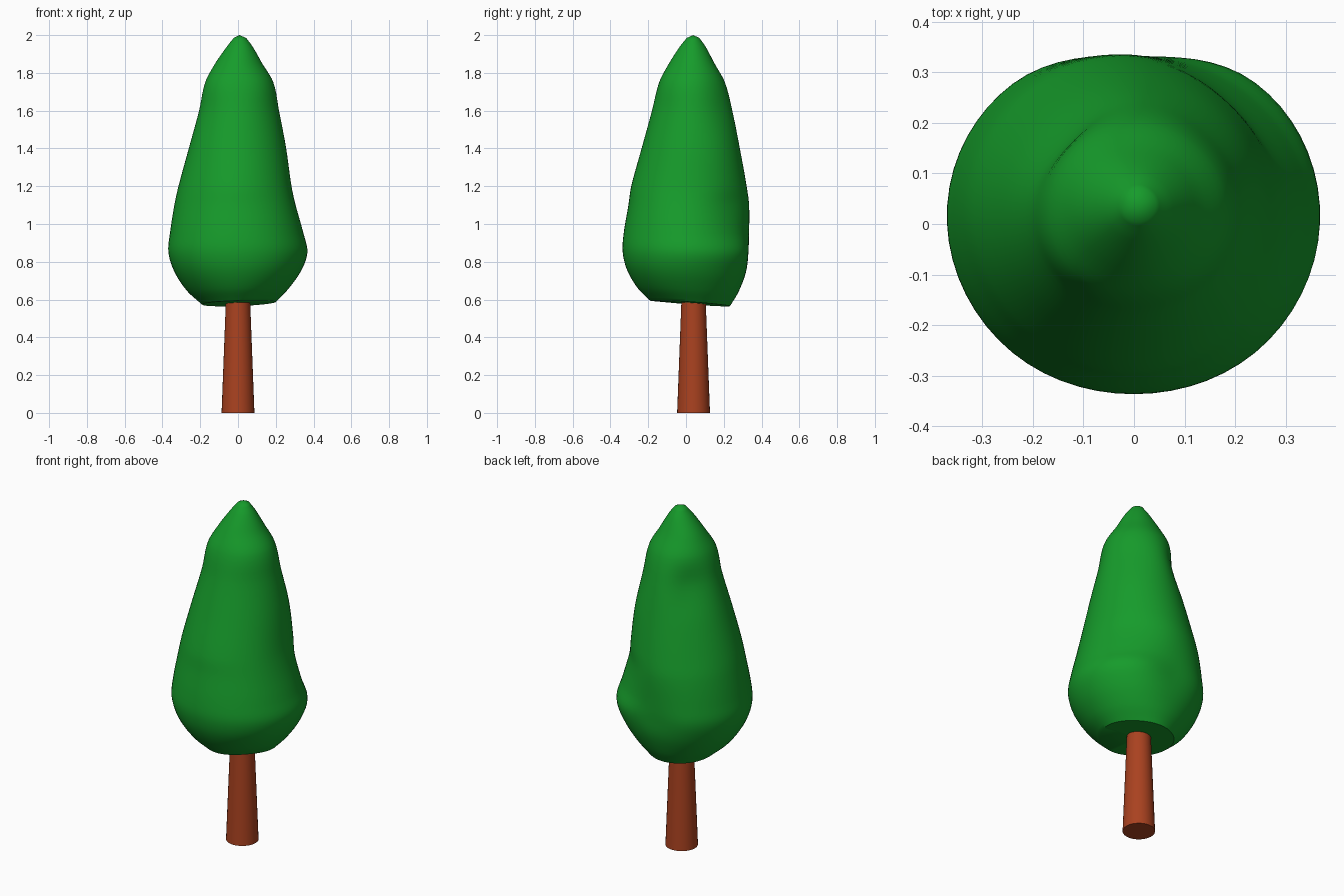
import bpy, bmesh, math

if "Cube" in bpy.data.objects:
    bpy.data.objects.remove(bpy.data.objects["Cube"])

AXIS_Y = 0.038      # the tip and trunk sit slightly behind the centre
SEG, SUB = 64, 5

# Crown: height, then radii at 45 degree steps (right, back, left, front)
ROWS = [
    (0.58, .20, .19, .195, .19, .19, .205, .228, .205),
    (0.65, .265, .25, .24, .25, .27, .28, .293, .28),
    (0.75, .333, .31, .28, .308, .337, .347, .348, .347),
    (0.85, .367, .34, .292, .337, .368, .377, .373, .377),
    (0.95, .345, .31, .295, .333, .36, .37, .368, .365),
    (1.10, .303, .277, .295, .315, .337, .342, .343, .332),
    (1.20, .282, .273, .283, .292, .315, .322, .328, .310),
    (1.40, .255, .25, .247, .240, .26, .27, .273, .265),
    (1.60, .217, .205, .207, .180, .205, .215, .218, .217),
    (1.75, .187, .173, .168, .166, .173, .185, .180, .187),
    (1.85, .128, .12, .113, .117, .121, .125, .128, .127),
    (1.94, .072, .067, .065, .062, .063, .067, .07, .072),
    (1.985, .036, .034, .033, .031, .030, .032, .034, .035),
]


def cubic(a, b, c, d, t, ka=1.0, kd=1.0):
    """Smooth curve from b to c; ka, kd are the neighbour spacings relative to b-c."""
    m0 = (c - a) / (1 + ka)
    m1 = (d - b) / (1 + kd)
    return ((2*t**3 - 3*t*t + 1) * b + (t**3 - 2*t*t + t) * m0
            + (3*t*t - 2*t**3) * c + (t**3 - t*t) * m1)


def material(name, color):
    m = bpy.data.materials.new(name)
    m.diffuse_color = (*color, 1)
    m.use_nodes = True
    m.node_tree.nodes["Principled BSDF"].inputs["Base Color"].default_value = m.diffuse_color
    return m


def finish(obj, mat, angle):
    obj.data.materials.append(mat)
    bpy.ops.object.select_all(action='DESELECT')
    obj.select_set(True)
    bpy.context.view_layer.objects.active = obj
    bpy.ops.object.shade_smooth_by_angle(angle=math.radians(angle))


def crown_levels():
    n = len(ROWS)
    for i in range(n - 1):
        four = [ROWS[min(max(i + k, 0), n - 1)] for k in (-1, 0, 1, 2)]
        za, zb, zc, zd = (row[0] for row in four)
        ka, kd = (zb - za) / (zc - zb), (zd - zc) / (zc - zb)
        for s in range(SUB):
            yield [cubic(*col, s / SUB, ka, kd) for col in zip(*four)]
    yield list(ROWS[-1])


# Lumpy crown lofted through the rows
bm = bmesh.new()
rings = []
for z, *r in crown_levels():
    ring = []
    shift = 0.008 * max(0, (z - 1.85) / 0.15)      # tip leans a touch right
    for j in range(SEG):
        u = j * 8 / SEG
        k = int(u)
        rad = cubic(*(r[(k + o) % 8] for o in (-1, 0, 1, 2)), u - k)
        a = 2 * math.pi * j / SEG
        # the lower rim droops towards the back left
        droop = 0.016 * math.cos(a - math.radians(115)) * max(0, 1 - (z - 0.58) / 0.2)
        ring.append(bm.verts.new((shift + rad * math.cos(a),
                                  AXIS_Y + rad * math.sin(a), z - droop)))
    rings.append(ring)
for lo, hi in zip(rings, rings[1:]):
    for j in range(SEG):
        k = (j + 1) % SEG
        bm.faces.new((lo[j], lo[k], hi[k], hi[j]))
tip = bm.verts.new((0.008, AXIS_Y, 2.0))
base = bm.verts.new((0, AXIS_Y, 0.58))
for j in range(SEG):
    k = (j + 1) % SEG
    bm.faces.new((rings[-1][j], rings[-1][k], tip))
    bm.faces.new((rings[0][k], rings[0][j], base))
mesh = bpy.data.meshes.new("crown")
bm.to_mesh(mesh)
bm.free()
crown = bpy.data.objects.new("crown", mesh)
bpy.context.collection.objects.link(crown)
finish(crown, material("leaf_green", (0.008, 0.33, 0.024)), 40)

# Tapered trunk
bpy.ops.mesh.primitive_cone_add(vertices=32, radius1=0.087, radius2=0.064, depth=0.6,
                                location=(0, 0.04, 0.3))
trunk = bpy.context.object
trunk.name = "trunk"
finish(trunk, material("bark_brown", (0.40, 0.054, 0.014)), 40)
